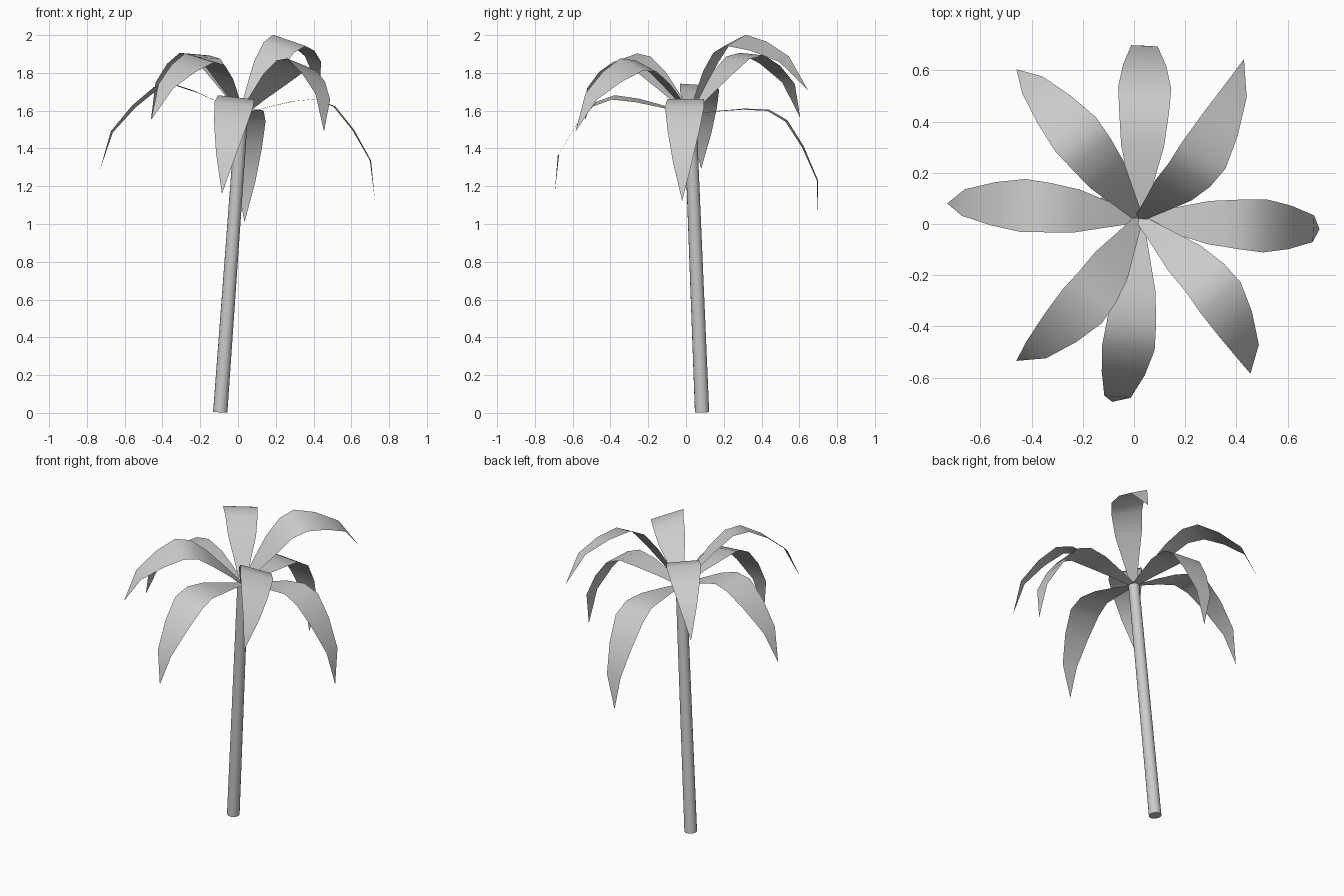
import bpy, math
from mathutils import Vector

if "Cube" in bpy.data.objects:
    bpy.data.objects.remove(bpy.data.objects["Cube"])

CROWN = Vector((0.02, 0.022, 1.58))
FOOT = Vector((-0.094, 0.085, 0.004))

def finish(obj, angle):
    bpy.ops.object.select_all(action='DESELECT')
    obj.select_set(True)
    bpy.context.view_layer.objects.active = obj
    bpy.ops.object.shade_smooth_by_angle(angle=math.radians(angle))

# Leaning, slightly tapered trunk
axis = CROWN - FOOT
bpy.ops.mesh.primitive_cone_add(vertices=16, radius1=0.038, radius2=0.033,
                                depth=axis.length, location=(CROWN + FOOT) / 2)
trunk = bpy.context.object
trunk.name = "trunk"
trunk.rotation_euler = axis.to_track_quat('Z', 'Y').to_euler()
finish(trunk, 40)

# Arched frond: fraction along chord, height above chord, half width
PROFILE = [(0, 0, 0.018), (0.105, 0.105, 0.05), (0.215, 0.205, 0.084),
           (0.327, 0.284, 0.097), (0.45, 0.303, 0.104),
           (0.63, 0.254, 0.085), (0.83, 0.168, 0.052)]

def frond(name, tip, roll, lean, lift):
    tip = Vector(tip)
    chord = tip - CROWN
    side = chord.cross(Vector((0, 0, 1))).normalized()
    up = side.cross(chord).normalized()
    a = math.radians(roll)
    hump = up * math.cos(a) + side * math.sin(a)
    # the blade twists a little more than the arch leans
    t = a * 1.3
    across = side * math.cos(t) - up * math.sin(t)
    verts = []
    for u, h, w in PROFILE:
        mid = CROWN + chord * (u + lean * h) + hump * h * lift
        verts += [mid - across * w, mid + across * w]
    verts.append(tip)
    n = len(PROFILE)
    faces = [(2*i, 2*i + 1, 2*i + 3, 2*i + 2) for i in range(n - 1)]
    faces.append((2*n - 2, 2*n - 1, 2*n))
    mesh = bpy.data.meshes.new(name)
    mesh.from_pydata(verts, [], faces)
    obj = bpy.data.objects.new(name, mesh)
    bpy.context.collection.objects.link(obj)
    finish(obj, 45)

# Eight fronds: tip position, roll about the chord, outward lean, arch height
for name, tip, roll, lean, lift in [
    ("frond_right", (0.725, -0.02, 1.12), 0, 0.04, 1.0),
    ("frond_back_right", (0.43, 0.645, 1.71), 13, 0.28, 1.11),
    ("frond_back", (0.035, 0.697, 1.01), 2, 0.05, 1.0),
    ("frond_back_left", (-0.46, 0.605, 1.56), 3, 0.28, 1.09),
    ("frond_left", (-0.73, 0.08, 1.29), 3, 0.06, 0.97),
    ("frond_front_left", (-0.46, -0.535, 1.55), -10, 0.28, 1.06),
    ("frond_front", (-0.085, -0.695, 1.16), -6, 0.14, 1.0),
    ("frond_front_right", (0.455, -0.585, 1.49), -14, 0.28, 1.07),
]:
    frond(name, tip, roll, lean, lift)
